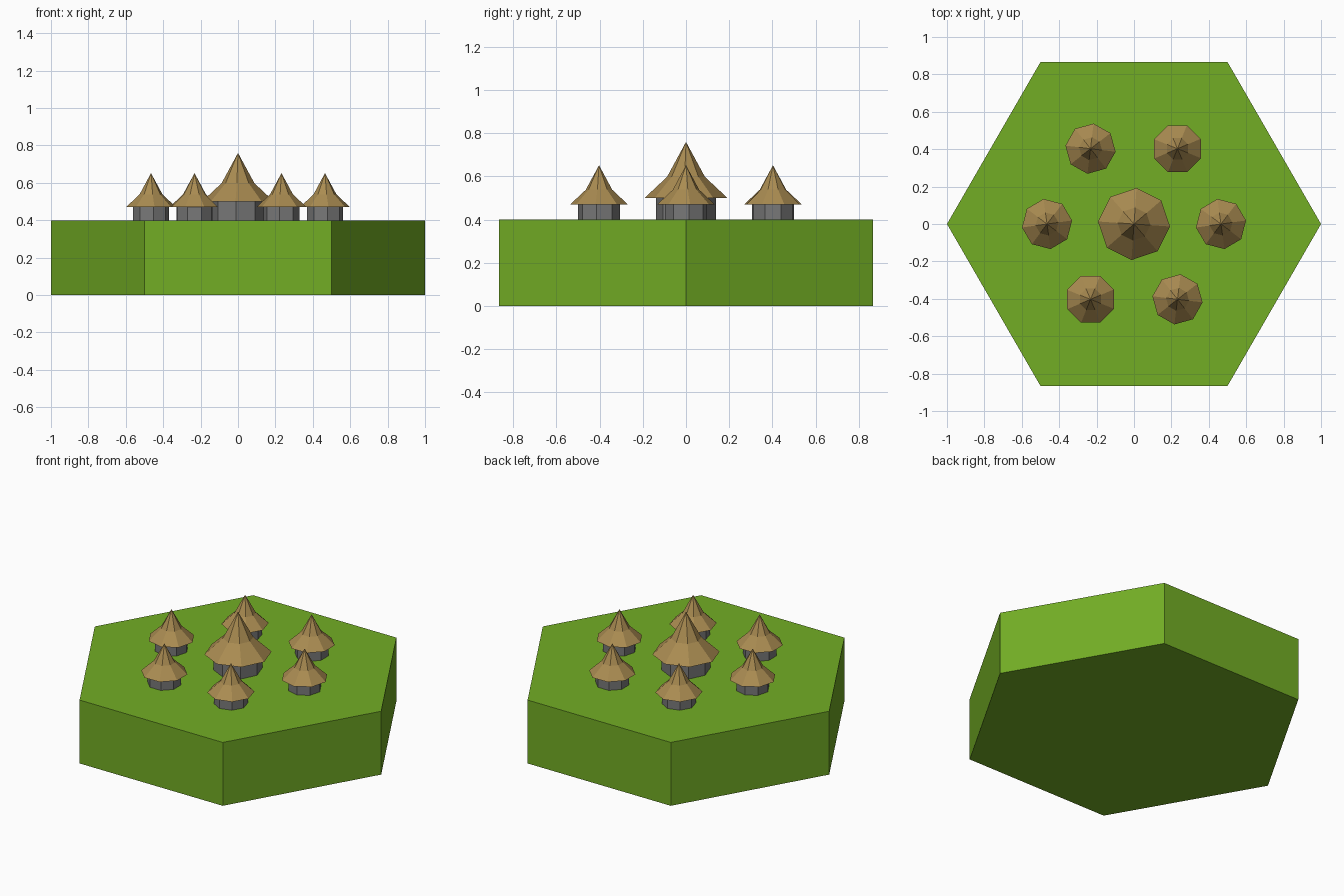
import bpy
import bmesh
from math import cos, sin, radians

cube = bpy.data.objects.get("Cube")
if cube:
    bpy.data.objects.remove(cube, do_unlink=True)


def make_material(name, rgb):
    mat = bpy.data.materials.new(name)
    mat.use_nodes = True
    color = (*rgb, 1)
    mat.diffuse_color = color
    mat.node_tree.nodes["Principled BSDF"].inputs["Base Color"].default_value = color
    return mat


def stack(name, rings, sides, mat, centre=(0, 0), turn=0):
    """Closed flat-sided solid from (radius, height) rings; radius 0 is a tip."""
    bm = bmesh.new()
    loops = []
    for r, z in rings:
        count = sides if r else 1
        loops.append([bm.verts.new((r * cos(radians(turn + 360 * i / sides)),
                                    r * sin(radians(turn + 360 * i / sides)), z))
                      for i in range(count)])
    for low, high in zip(loops, loops[1:]):
        for i in range(sides):
            j = (i + 1) % sides
            if len(high) == 1:
                bm.faces.new((low[i], low[j], high[0]))
            else:
                bm.faces.new((low[i], low[j], high[j], high[i]))
    bm.faces.new(loops[0][::-1])
    if len(loops[-1]) > 1:
        bm.faces.new(loops[-1])
    mesh = bpy.data.meshes.new(name)
    bm.to_mesh(mesh)
    bm.free()
    mesh.materials.append(mat)
    obj = bpy.data.objects.new(name, mesh)
    obj.location = (*centre, 0)
    bpy.context.collection.objects.link(obj)
    return obj


grass = make_material("grass green", (0.17, 0.42, 0.018))
thatch = make_material("thatch brown", (0.40, 0.26, 0.083))
stone = make_material("stone grey", (0.19, 0.19, 0.19))

GROUND = 0.4


def hut(name, size, centre, turn):
    # Walls, then a roof with a wide skirt and a steeper peak
    eave = GROUND + 0.1 * size
    stack(name + "_walls", [(0.14 * size, GROUND), (0.14 * size, eave + 0.005)],
          8, stone, centre, turn)
    stack(name + "_roof", [(0.193 * size, eave), (0.088 * size, eave + 0.098 * size),
                           (0, eave + 0.26 * size)], 8, thatch, centre, turn)


# Hexagonal ground tile
stack("ground_tile", [(1, 0), (1, GROUND)], 6, grass)

# Large middle hut with a ring of small huts
hut("middle_hut", 1, (0, 0), -4)
for i in range(6):
    a = 60 * i
    hut(f"small_hut_{i + 1}", 0.7,
        (0.465 * cos(radians(a)), 0.465 * sin(radians(a))), a + 8)
